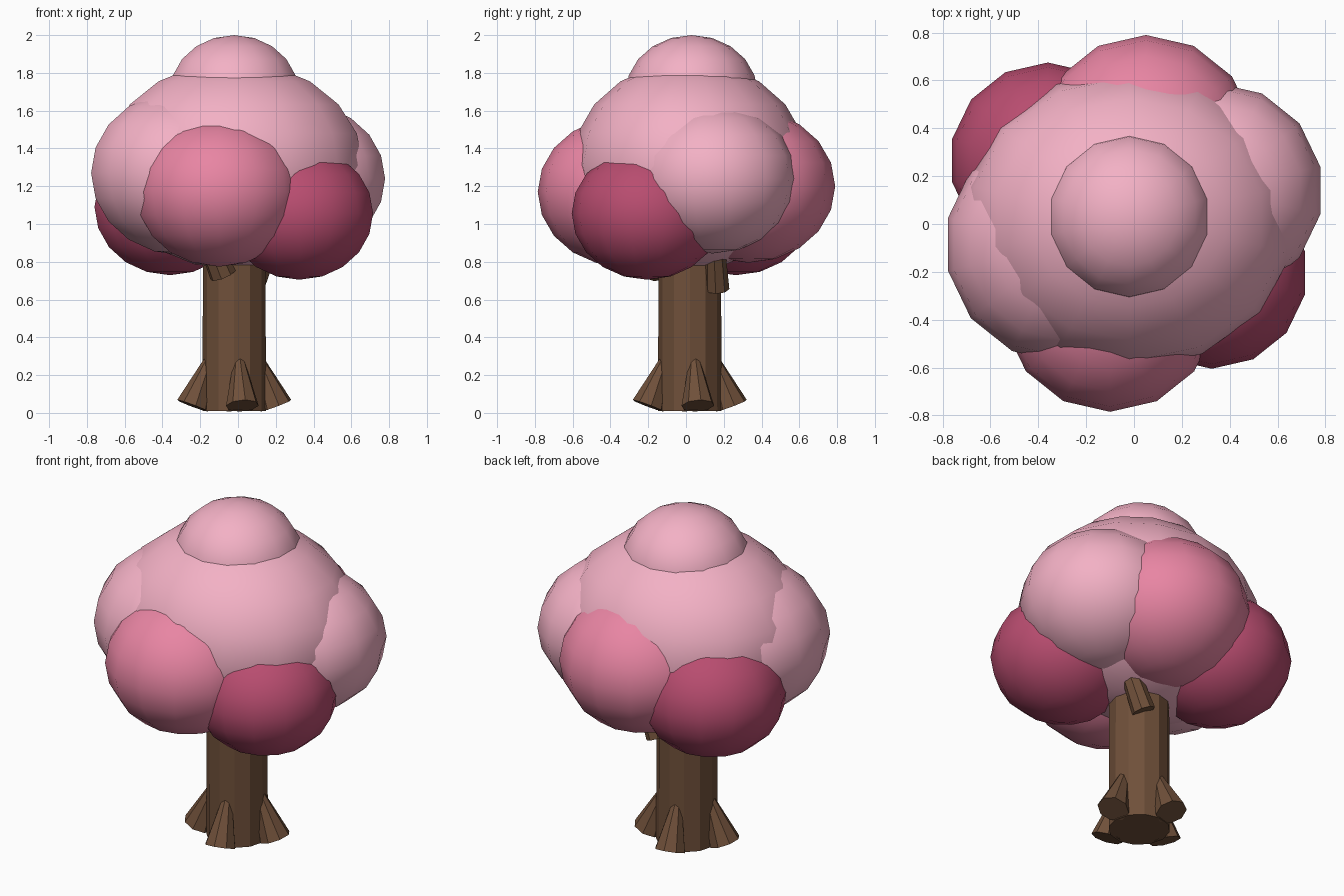
import bpy, math
from mathutils import Vector

if "Cube" in bpy.data.objects:
    bpy.data.objects.remove(bpy.data.objects["Cube"])


def material(name, color):
    m = bpy.data.materials.new(name)
    m.diffuse_color = (*color, 1)
    m.use_nodes = True
    m.node_tree.nodes["Principled BSDF"].inputs["Base Color"].default_value = m.diffuse_color
    return m


BARK = material("bark", (0.16, 0.08, 0.042))
LIGHT = material("light_blossom", (0.90, 0.44, 0.56))
MID = material("mid_blossom", (0.81, 0.235, 0.367))
DARK = material("dark_blossom", (0.48, 0.073, 0.16))


def limb(name, start, end, r1, r2, sides):
    """Flat-shaded tapered cylinder between two points."""
    a, b = Vector(start), Vector(end)
    axis = b - a
    bpy.ops.mesh.primitive_cone_add(
        vertices=sides, radius1=r1, radius2=r2, depth=axis.length,
        location=(a + b) / 2, rotation=axis.to_track_quat('Z', 'Y').to_euler())
    ob = bpy.context.object
    ob.name = name
    ob.data.materials.append(BARK)


def clump(name, center, radii, mat):
    """Smooth squashed ball with a vertex facing the front and back."""
    bpy.ops.mesh.primitive_uv_sphere_add(segments=14, ring_count=10, radius=1, location=center)
    ob = bpy.context.object
    ob.name = name
    # Points of the ring must lie on the y axis
    ring = [v.co for v in ob.data.vertices if abs(v.co.z) < 1e-4]
    turn = math.pi / 2 - math.atan2(ring[0].y, ring[0].x)
    c, s = math.cos(turn), math.sin(turn)
    for v in ob.data.vertices:
        x, y, z = v.co
        v.co = ((c * x - s * y) * radii[0], (s * x + c * y) * radii[1], z * radii[2])
    ob.data.materials.append(mat)
    bpy.ops.object.shade_smooth()


# Trunk
CX, CY = -0.02, 0.02
limb("trunk", (CX, CY, 0.01), (CX, CY, 1.1), 0.168, 0.165, 12)

# Flared roots around the trunk
for i in range(4):
    a = math.radians(11 + 90 * i)
    dx, dy = math.cos(a), math.sin(a)
    limb(f"root_{i + 1}", (CX + 0.225 * dx, CY + 0.225 * dy, 0.038),
         (CX + 0.135 * dx, CY + 0.135 * dy, 0.275), 0.088, 0.03, 8)

# Branch stubs reaching into the crown
limb("front_branch", (-0.08, -0.13, 0.73), (-0.19, -0.21, 1.0), 0.072, 0.05, 8)
limb("back_branch", (0.07, 0.165, 0.655), (0.19, 0.15, 0.95), 0.065, 0.05, 8)

# Blossom crown: name, centre, radius, material
clump("main_crown", (-0.02, 0.02, 1.31), (0.70, 0.625, 0.55), LIGHT)
for name, center, r, mat in [
    ("top_clump", (-0.02, 0.03, 1.692), 0.35, LIGHT),
    ("left_clump", (-0.295, -0.085, 1.27), 0.495, LIGHT),
    ("right_clump", (0.34, 0.14, 1.24), 0.45, LIGHT),
    ("front_clump", (-0.1, -0.335, 1.17), 0.45, MID),
    ("back_clump", (0.05, 0.33, 1.2), 0.46, MID),
    ("front_right_clump", (0.325, -0.205, 1.057), 0.40, DARK),
    ("back_left_clump", (-0.36, 0.265, 1.09), 0.41, DARK),
]:
    clump(name, center, (r, r, r * 0.88), mat)
